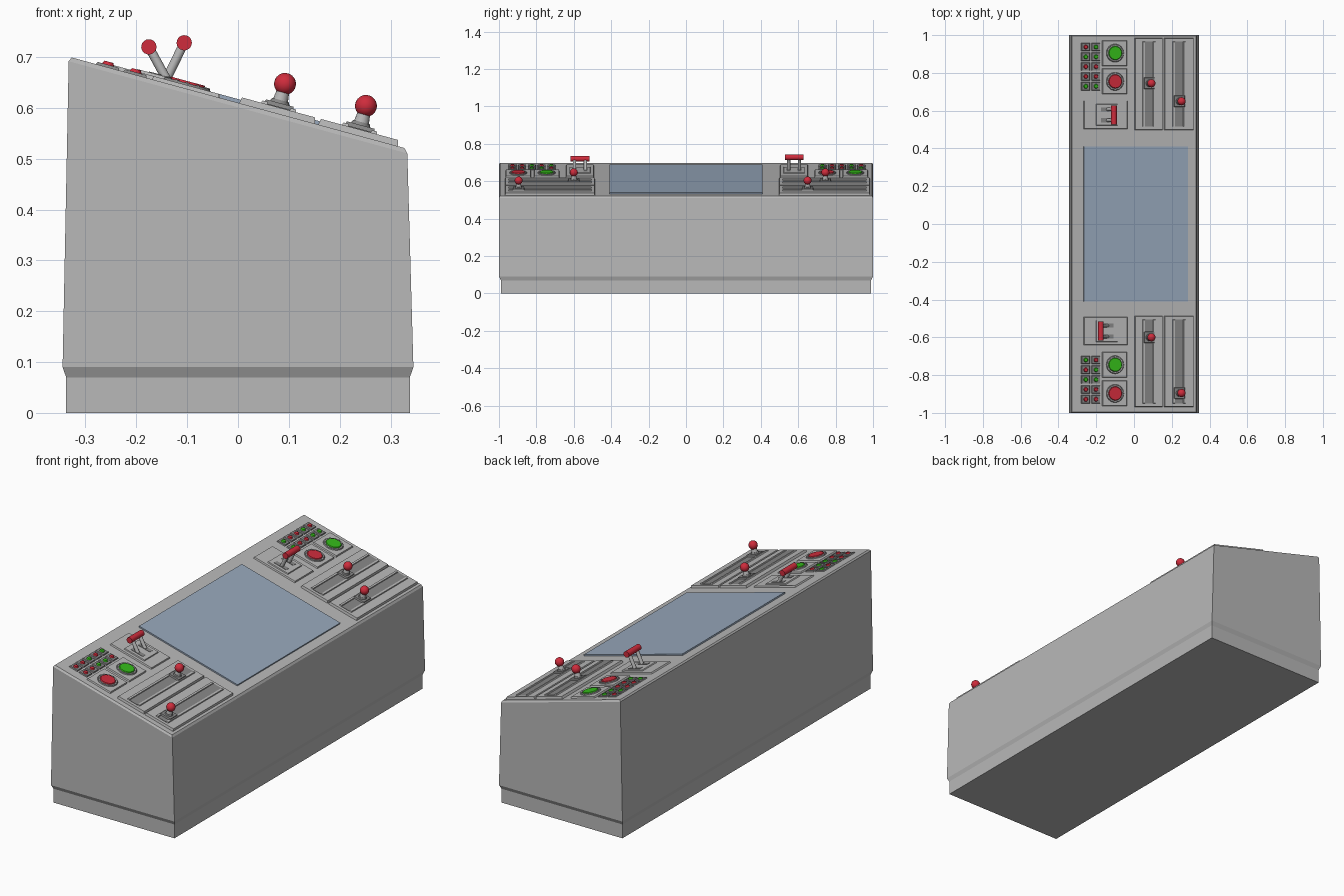
import bpy, bmesh, math
from mathutils import Matrix, Vector

cube = bpy.data.objects.get("Cube")
if cube:
    bpy.data.objects.remove(cube, do_unlink=True)


def material(name, rgb):
    m = bpy.data.materials.new(name)
    m.use_nodes = True
    m.diffuse_color = (*rgb, 1)
    m.node_tree.nodes["Principled BSDF"].inputs["Base Color"].default_value = (*rgb, 1)
    return m


GREY = material("light grey", (0.48, 0.48, 0.48))
DARK = material("dark grey", (0.24, 0.24, 0.24))
BLUE = material("screen blue", (0.31, 0.39, 0.50))
RED = material("red", (0.62, 0.025, 0.045))
GREEN = material("green", (0.035, 0.50, 0.01))

# Panel space: u runs down the sloped top, v along y, w out of the surface
TILT = math.atan(0.272)
PANEL = Matrix.Translation((0, 0, 0.61)) @ Matrix.Rotation(TILT, 4, 'Y')


def finish(name, bm, mat, matrix=PANEL, smooth=False):
    bmesh.ops.recalc_face_normals(bm, faces=bm.faces)
    me = bpy.data.meshes.new(name)
    bm.to_mesh(me)
    bm.free()
    me.materials.append(mat)
    ob = bpy.data.objects.new(name, me)
    bpy.context.collection.objects.link(ob)
    ob.matrix_world = matrix
    if smooth:
        bpy.ops.object.select_all(action='DESELECT')
        ob.select_set(True)
        bpy.context.view_layer.objects.active = ob
        bpy.ops.object.shade_smooth_by_angle(angle=math.radians(40))
    return ob


def plate(name, u, v, w, mat, bevel=0.0):
    """Block from (min, max) ranges, with its top edges drawn in by bevel."""
    bm = bmesh.new()
    bmesh.ops.create_cube(bm, size=1)
    for p in bm.verts:
        inset = bevel if p.co.z > 0 else 0
        for i, r in enumerate((u, v, w)):
            s = 1 if p.co[i] > 0 else -1
            p.co[i] = r[s > 0] - (s * inset if i < 2 else 0)
    return finish(name, bm, mat)


def rod(name, a, b, r1, r2, mat, sides=16):
    a, b = Vector(a), Vector(b)
    d = b - a
    m = Matrix.Translation((a + b) / 2) @ d.to_track_quat('Z', 'Y').to_matrix().to_4x4()
    bm = bmesh.new()
    bmesh.ops.create_cone(bm, cap_ends=True, segments=sides, radius1=r1,
                          radius2=r2, depth=d.length, matrix=m)
    return finish(name, bm, mat, smooth=True)


def ball(name, centre, r, mat):
    bm = bmesh.new()
    bmesh.ops.create_uvsphere(bm, u_segments=24, v_segments=14, radius=r,
                              matrix=Matrix.Translation(centre))
    return finish(name, bm, mat, smooth=True)


# Cabinet: stacked rectangles (half x, half y, height, slope)
bm = bmesh.new()
levels = [(0.338, 0.99, 0, 0), (0.338, 0.99, 0.07, 0), (0.345, 1, 0.09, 0),
          (0.333, 1, 0.601, -0.272), (0.327, 0.994, 0.61, -0.272)]
rings = [[bm.verts.new((sx * hx, sy * hy, z + slope * sx * hx))
          for sx, sy in ((-1, -1), (1, -1), (1, 1), (-1, 1))]
         for hx, hy, z, slope in levels]
for lo, hi in zip(rings, rings[1:]):
    for i in range(4):
        j = (i + 1) % 4
        bm.faces.new((lo[i], lo[j], hi[j], hi[i]))
bm.faces.new(rings[0])
bm.faces.new(rings[-1])
finish("cabinet", bm, GREY, Matrix.Identity(4))

# Screen in the middle of the top
plate("screen", (-0.277, 0.293), (-0.41, 0.41), (-0.002, 0.007), BLUE)


def slider(name, u, v, ball_v):
    """Slider panel with a long slotted track and a ball-topped stick."""
    c = sum(u) / 2
    plate(name + "_panel", u, v, (-0.002, 0.012), GREY, 0.003)
    ends = (v[0] + 0.018, v[1] - 0.018)
    for s in (-1, 1):
        e = sorted((c + s * 0.036, c + s * 0.022))
        plate(name + "_track_rail", e, ends, (0.011, 0.017), GREY, 0.002)
    plate(name + "_track_slot", (c - 0.022, c + 0.022), ends, (0.011, 0.0135), DARK)
    plate(name + "_carriage", (c - 0.031, c + 0.031), (ball_v - 0.031, ball_v + 0.031),
          (0.012, 0.021), DARK, 0.003)
    rod(name + "_collar", (c, ball_v, 0.02), (c, ball_v, 0.027), 0.02, 0.017, DARK)
    rod(name + "_stick", (c, ball_v, 0.02), (c, ball_v, 0.055), 0.016, 0.011, GREY)
    ball(name + "_knob", (c, ball_v, 0.060), 0.0215, RED)


def big_button(name, v, mat):
    """Square plate, notched ring and domed push button."""
    u = -0.106
    plate(name + "_plate", (u - 0.07, u + 0.067), (v - 0.068, v + 0.068),
          (-0.002, 0.007), GREY, 0.003)
    rod(name + "_ring", (u, v, 0.006), (u, v, 0.011), 0.049, 0.045, DARK, 32)
    for i in range(12):
        a = i * math.tau / 12
        d = Vector((math.cos(a), math.sin(a), 0))
        p = Vector((u, v, 0.0085)) + d * 0.042
        rod(name + "_ring_stud", p, p + Vector((0, 0, 0.004)), 0.0045, 0.004, GREY, 8)
    rod(name + "_cap", (u, v, 0.009), (u, v, 0.015), 0.038, 0.034, mat, 32)


def switch(name, v, bar):
    """Two-post throw switch; bar gives the grip position (u, w)."""
    plate(name + "_plate", (-0.277, -0.036), (v - 0.075, v + 0.075), (-0.002, 0.007), GREY, 0.003)
    plate(name + "_inner_plate", (-0.21, -0.092), (v - 0.057, v + 0.057),
          (0.006, 0.012), GREY, 0.002)
    for s in (-1, 1):
        y = v + s * 0.029
        plate(name + "_post_slot", (-0.185, -0.115), (y - 0.011, y + 0.011), (0.011, 0.0135), DARK)
        rod(name + "_post", (-0.148, y, 0.008), (bar[0], y, bar[1]), 0.009, 0.009, GREY)
    rod(name + "_grip", (bar[0], v - 0.05, bar[1]), (bar[0], v + 0.05, bar[1]),
        0.015, 0.015, RED, 20)


def small_buttons(name, rows, colours):
    """Two columns of indicator buttons on dark square cells."""
    for v, pair in zip(rows, colours):
        for u, key in zip((-0.266, -0.210), pair):
            plate(name + "_cell", (u - 0.0245, u + 0.0245), (v - 0.0225, v + 0.0225),
                  (-0.002, 0.005), DARK, 0.003)
            rod(name + "_button", (u, v, 0.004), (u, v, 0.011), 0.0125, 0.009,
                GREEN if key == "G" else RED, 12)


# The two control stations, one at each end
stations = [
    ("front", (-0.968, -0.487), (-0.60, -0.895), (-0.897, -0.745), -0.567, (-0.198, 0.060),
     -0.720, ("GR", "RG", "GG", "RR", "RR")),
    ("back", (0.497, 0.984), (0.745, 0.65), (0.755, 0.905), 0.578, (-0.133, 0.086),
     0.937, ("RG", "GG", "RR", "RR", "GG")),
]
for end, span, knobs, buttons, switch_v, bar, top_row, colours in stations:
    slider(end + "_inner_slider", (0.002, 0.157), span, knobs[0])
    slider(end + "_outer_slider", (0.163, 0.326), span, knobs[1])
    big_button(end + "_red_button", buttons[0], RED)
    big_button(end + "_green_button", buttons[1], GREEN)
    switch(end + "_switch", switch_v, bar)
    small_buttons(end + "_indicator", [top_row - 0.052 * i for i in range(5)], colours)
